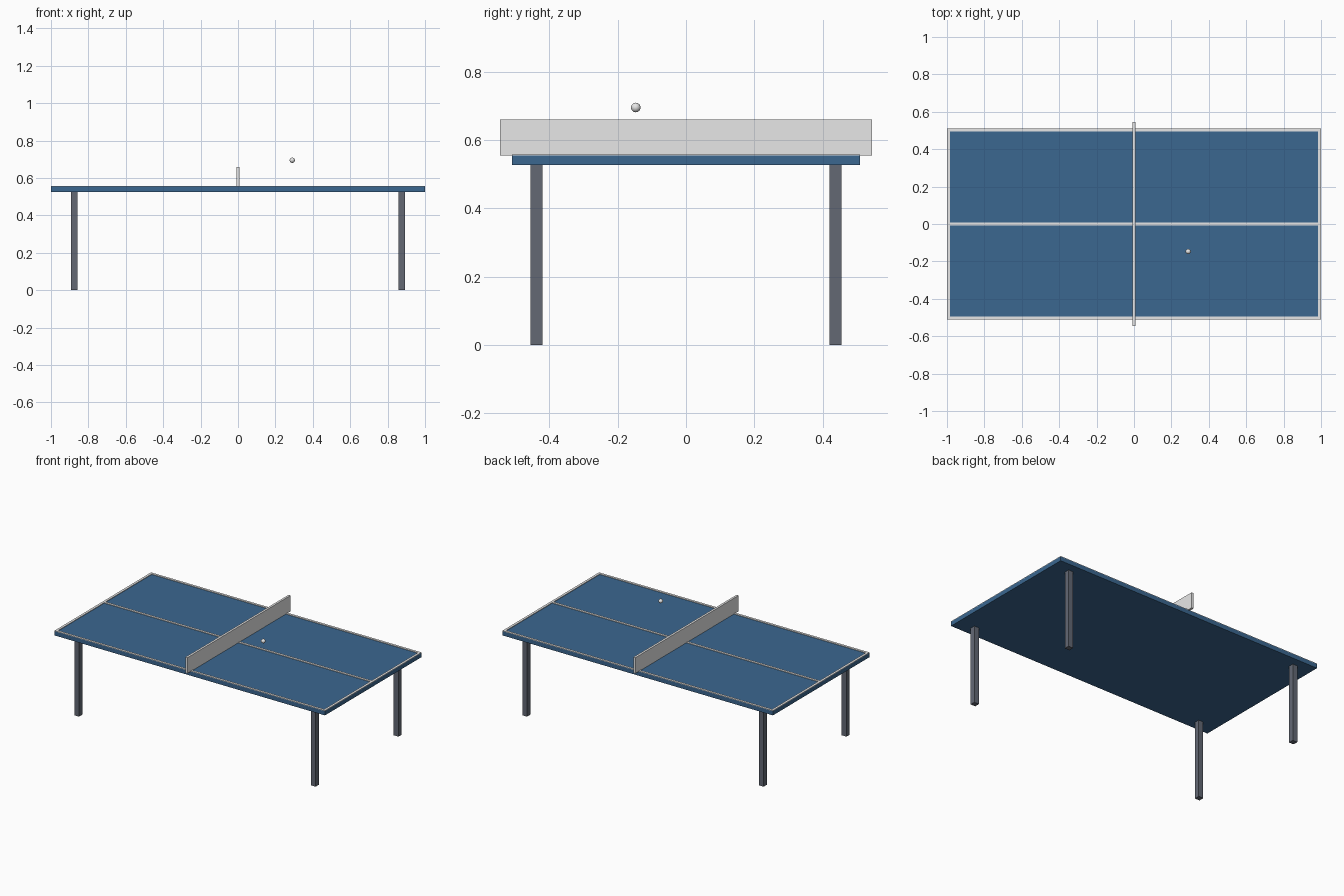
import bpy

if "Cube" in bpy.data.objects:
    bpy.data.objects.remove(bpy.data.objects["Cube"])


def material(name, rgb):
    m = bpy.data.materials.new(name)
    m.diffuse_color = (*rgb, 1)
    m.use_nodes = True
    m.node_tree.nodes["Principled BSDF"].inputs["Base Color"].default_value = m.diffuse_color
    return m


BLUE = material("table blue", (0.043, 0.135, 0.28))
WHITE = material("white", (0.8, 0.8, 0.8))
GREY = material("leg grey", (0.125, 0.14, 0.175))


def box(name, center, size, mat):
    bpy.ops.mesh.primitive_cube_add(size=1, location=center)
    ob = bpy.context.object
    ob.name = name
    ob.scale = size
    bpy.ops.object.transform_apply(location=False, rotation=False, scale=True)
    ob.data.materials.append(mat)
    return ob


HALF_Y = 0.51
TOP_Z = 0.554
LINE_W = 0.016
LINE_H = 0.004
line_z = TOP_Z + LINE_H / 2

# Table top
box("table_top", (0, 0, 0.54), (2, 2 * HALF_Y, 0.028), BLUE)

# Painted lines: two sides, centre, two ends
for name, y in (("front_line", -HALF_Y + LINE_W / 2),
                ("centre_line", 0),
                ("back_line", HALF_Y - LINE_W / 2)):
    box(name, (0, y, line_z), (2, LINE_W, LINE_H), WHITE)
for name, s in (("left_end_line", -1), ("right_end_line", 1)):
    box(name, (s * (1 - LINE_W / 2), 0, line_z),
        (LINE_W, 2 * (HALF_Y - LINE_W), LINE_H), WHITE)

# Net, overhanging both sides
box("net", (0, 0, 0.607), (0.015, 1.09, 0.106), WHITE)

# Legs
for sx, side in ((-1, "left"), (1, "right")):
    for sy, end in ((-1, "front"), (1, "back")):
        box(f"{end}_{side}_leg", (sx * 0.875, sy * 0.4375, 0.263),
            (0.035, 0.035, 0.526), GREY)

# Ball in flight
bpy.ops.mesh.primitive_uv_sphere_add(segments=24, ring_count=12, radius=0.014,
                                     location=(0.29, -0.147, 0.695))
ball = bpy.context.object
ball.name = "ball"
ball.data.materials.append(WHITE)
bpy.ops.object.shade_smooth_by_angle()
